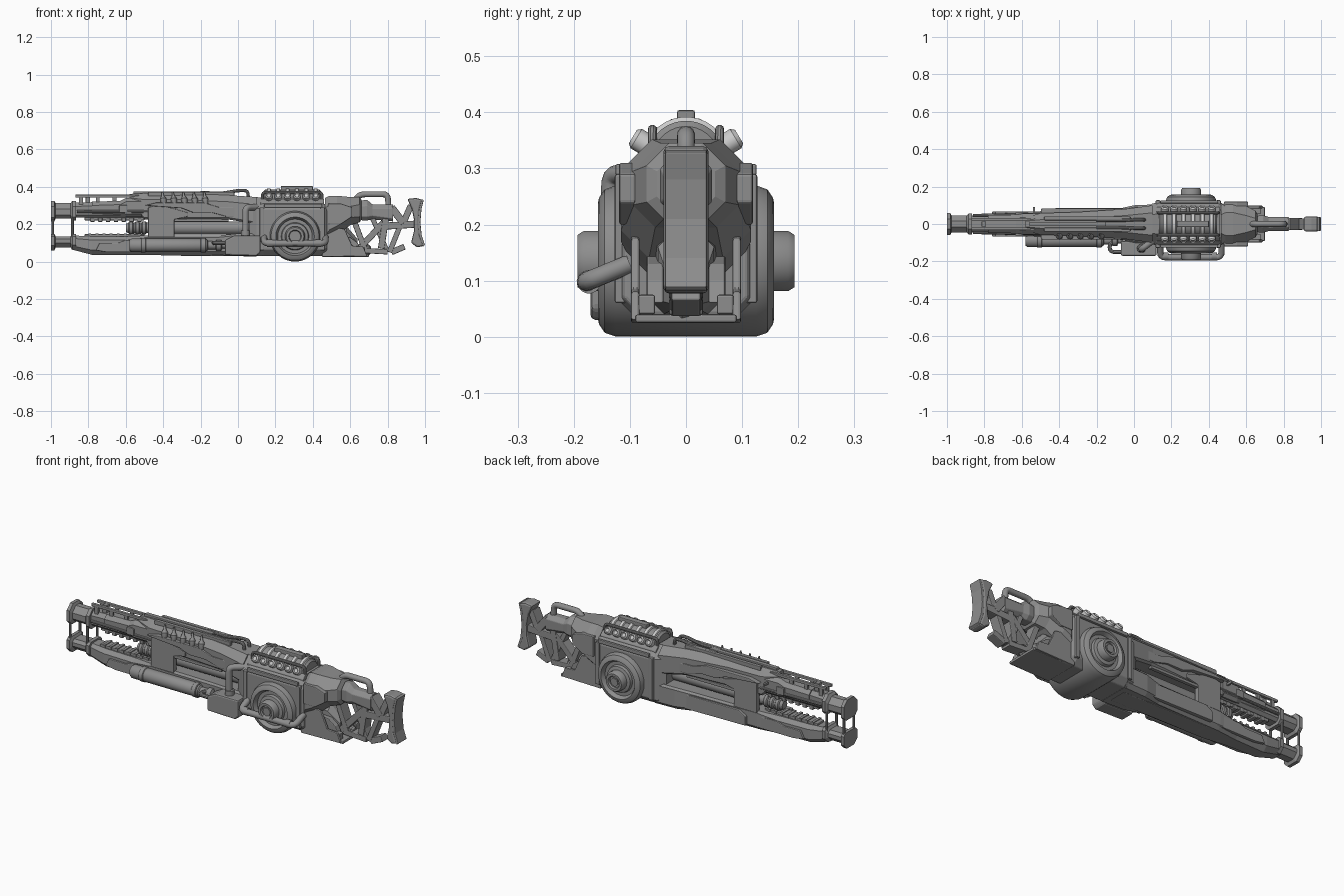
import bpy, bmesh, math
from mathutils import Vector

dark = bpy.data.materials.new("gunmetal")
dark.diffuse_color = (.27, .27, .27, 1)
pale = bpy.data.materials.new("pale_metal")
pale.diffuse_color = (.6, .6, .6, 1)
PALE_PARTS = ("pack_rib", "pack_knob")


def add(name, verts, faces, bevel=0, smooth=False):
    me = bpy.data.meshes.new(name)
    bm = bmesh.new()
    vs = [bm.verts.new(v) for v in verts]
    for f in faces:
        bm.faces.new([vs[i] for i in f])
    bmesh.ops.recalc_face_normals(bm, faces=bm.faces)
    bm.to_mesh(me)
    bm.free()
    me.materials.append(pale if name in PALE_PARTS else dark)
    ob = bpy.data.objects.new(name, me)
    bpy.context.collection.objects.link(ob)
    if bevel:
        m = ob.modifiers.new("bevel", 'BEVEL')
        m.width, m.segments, m.limit_method = bevel, 2, 'ANGLE'
    if smooth:
        bpy.ops.object.select_all(action='DESELECT')
        ob.select_set(True)
        bpy.context.view_layer.objects.active = ob
        bpy.ops.object.shade_smooth_by_angle(angle=math.radians(35))


def skin(name, rings, **kw):
    n, k = len(rings[0]), len(rings)
    faces = [(r*n+i, r*n+(i+1) % n, (r+1)*n+(i+1) % n, (r+1)*n+i) for r in range(k-1) for i in range(n)]
    faces += [tuple(range(n)), tuple(range((k-1)*n, k*n))]
    add(name, [v for r in rings for v in r], faces, **kw)


def loft(name, secs, **kw):
    """Octagonal sections along x: (x, half width, z low, z high, bottom chamfer, top chamfer)."""
    skin(name, [[(x, -w+b, z0), (x, w-b, z0), (x, w, z0+b), (x, w, z1-t),
                 (x, w-t, z1), (x, -w+t, z1), (x, -w, z1-t), (x, -w, z0+b)]
                for x, w, z0, z1, b, t in secs], **kw)


def plate(name, pts, y0, y1, bevel=0.004):
    skin(name, [[(x, y, z) for x, z in pts] for y in (y0, y1)], bevel=bevel)


def box(name, x0, x1, y0, y1, z0, z1, bevel=0.004):
    plate(name, [(x0, z0), (x1, z0), (x1, z1), (x0, z1)], y0, y1, bevel)


def lathe(name, prof, org, axis, n=24):
    a = Vector(axis).normalized()
    u = a.orthogonal().normalized()
    v = a.cross(u)
    ang = [2*math.pi*(i+.5)/n for i in range(n)]
    skin(name, [[Vector(org)+a*t+(u*math.cos(q)+v*math.sin(q))*r for q in ang] for t, r in prof], smooth=n > 8)


def pipe(name, pts, r, bend=0.03, n=10):
    P = [Vector(p) for p in pts]
    path = [P[0]]
    for a, b, c in zip(P, P[1:], P[2:]):
        s = b+(a-b).normalized()*min(bend, (a-b).length*.48)
        e = b+(c-b).normalized()*min(bend, (c-b).length*.48)
        path += [s*(1-t)**2+b*2*t*(1-t)+e*t*t for t in (0, .25, .5, .75, 1)]
    path.append(P[-1])
    rings, u = [], (path[1]-path[0]).orthogonal().normalized()
    for i, p in enumerate(path):
        d = (path[min(i+1, len(path)-1)]-path[max(i-1, 0)]).normalized()
        u = (u-d*u.dot(d)).normalized()
        v = d.cross(u)
        rings.append([p+(u*math.cos(2*math.pi*k/n)+v*math.sin(2*math.pi*k/n))*r for k in range(n)])
    skin(name, rings, smooth=True)


X = (1, 0, 0)
# --- twin muzzles, each with flanges, joined by four struts
for name, z0, z1, b, t in (("upper_muzzle", .215, .325, .02, .03), ("lower_muzzle", .06, .148, .025, .015)):
    loft(name, [(-1, .058, z0, z1, b, t), (-.982, .058, z0, z1, b, t),
                (-.975, .045, z0+.015, z1-.013, b, t), (-.895, .045, z0+.015, z1-.013, b, t),
                (-.885, .056, z0+.004, z1, b, t), (-.865, .056, z0+.004, z1, b, t)])
for s in (-1, 1):
    for x in (-.99, -.885):
        pipe("muzzle_strut", [(x, s*.042, .13), (x, s*.042, .24)], .007)
for z, r in ((.272, .03), (.105, .028)):
    lathe("muzzle_bore", [(.003, r), (.02, r), (.02, r*.6), (.003, r*.6)], (-1.003, 0, z), X)

# --- upper barrel, top rails and toothed underside
loft("upper_barrel", [(-.87, .04, .235, .315, .015, .02), (-.5, .042, .235, .325, .015, .02)])
loft("upper_barrel_sleeve", [(-.78, .047, .25, .32, .015, .02), (-.63, .05, .245, .325, .015, .02),
                             (-.6, .055, .24, .34, .015, .02), (-.5, .055, .24, .34, .015, .02)])
box("underbarrel_rack", -.82, -.5, -.022, .022, .22, .24)
for i in range(7):
    box("rack_tooth", -.79+i*.042, -.767+i*.042, -.027, .027, .212, .235)
for s in (-1, 1):
    box("top_rail", -.87, -.53, s*.024-.008, s*.024+.008, .343, .358, .003)
    for x in (-.85, -.76, -.67, -.58):
        box("rail_post", x, x+.02, s*.024-.006, s*.024+.006, .3, .348, 0)
    box("barrel_clamp", -.635, -.59, s*.05-.012, s*.05+.012, .262, .302)
    pipe("side_rod", [(-.86, s*.046, .268), (-.4, s*.055, .268)], .008)
box("front_sight", -.815, -.79, -.014, .014, .31, .36)

# --- upper shell with long panels
loft("upper_shell", [(-.58, .035, .31, .362, .01, .02), (-.5, .058, .225, .366, .01, .035),
                     (-.3, .064, .225, .366, .01, .035), (-.05, .08, .225, .355, .01, .035),
                     (.1, .1, .2, .345, .01, .04)])
for s in (-1, 1):
    plate("shell_panel", [(-.5, .3), (-.44, .315), (-.18, .315), (-.1, .29), (.02, .29), (.05, .27),
                          (.05, .24), (-.06, .24), (-.14, .262), (-.24, .262), (-.3, .285)], s*.055, s*.084)
    plate("window_post", [(-.48, .13), (-.34, .13), (-.34, .225), (-.27, .24), (-.27, .262), (-.42, .305),
                          (-.48, .29)], s*.045, s*.072)
    box("shell_ridge", -.48, -.02, s*.03-.01, s*.03+.01, .35, .373, .003)
    box("window_trim", -.35, -.05, s*.05, s*.07, .212, .228)
box("centre_ridge", -.56, -.15, -.012, .012, .355, .376, .003)
box("side_peg", -.54, -.53, .04, .09, .3, .312, 0)

# --- inner barrel seen through the side windows
lathe("inner_barrel", [(0, .022), (.02, .03), (.08, .03), (.09, .028), (.14, .028), (.14, .036), (.7, .036)],
      (-.6, 0, .18), X)
for i in range(3):
    lathe("barrel_collar", [(0, .03), (.005, .036), (.02, .036), (.025, .03)], (-.585+i*.035, 0, .18), X)

# --- lower barrel and lower shell
loft("lower_shell", [(-.89, .042, .065, .14, .02, .015), (-.78, .055, .036, .135, .025, .02),
                     (-.6, .06, .036, .135, .025, .02), (-.48, .07, .035, .14, .02, .01),
                     (-.1, .078, .035, .14, .02, .01), (0, .1, .03, .15, .02, .01), (.12, .105, .03, .15, .02, .01)])
box("lower_rack", -.82, -.5, -.03, .03, .13, .147)
for i in range(8):
    box("lower_rack_rib", -.8+i*.038, -.785+i*.038, -.034, .034, .13, .151, 0)
for s in (-1, 1):
    plate("lower_side_panel", [(-.76, .06), (-.7, .05), (-.46, .05), (-.43, .07), (-.43, .115), (-.6, .115),
                               (-.64, .1), (-.74, .1)], s*.05, s*.068)
plate("far_side_panel", [(-.42, .05), (.02, .045), (.04, .07), (.04, .125), (-.38, .125), (-.42, .1)], .06, .086)
plate("belly_keel", [(-.45, .04), (-.4, .032), (.1, .028), (.12, .05)], -.05, .05)

# --- side canister with straps and supply pipe
lathe("side_canister", [(0, .028), (.012, .036), (.4, .036), (.415, .03), (.42, .022), (.46, .022), (.465, .03),
                        (.49, .03), (.495, .016), (.52, .016)], (-.58, -.088, .087), X)
for x in (-.52, -.2):
    lathe("canister_strap", [(0, .036), (.003, .039), (.025, .039), (.028, .036)], (x, -.088, .087), X)
pipe("canister_pipe", [(-.09, -.09, .1), (-.13, -.1, .1), (-.13, -.15, .1), (-.03, -.15, .1)], .011)
plate("side_valve_box", [(-.07, .035), (.1, .03), (.12, .05), (.12, .14), (-.02, .14), (-.07, .115)], -.17, -.09, .008)
lathe("riser_base", [(0, .024), (.03, .024), (.035, .018)], (.04, -.13, .135), (0, 0, 1), 16)
pipe("riser_pipe", [(.04, -.135, .14), (.04, -.135, .29), (.1, -.09, .29)], .017, .025, 12)

# --- five fuel pods along the front side, cables on top
for i in range(5):
    lathe("pod", [(0, .008), (.008, .014), (.035, .017), (.05, .008), (.075, .004)],
          (-.395+i*.056, -.073, .302), (-.15, .25, 1), 12)
for s in (-1, 1):
    pipe("top_cable", [(-.2, s*.02, .368), (-.08, s*.02, .366), (.0, s*.022, .38), (.052, s*.022, .38),
                       (.056, s*.022, .33)], .009, .02)

# --- receiver block with drum, rings and hubs
loft("receiver_front", [(.06, .085, .04, .335, .03, .05), (.1, .11, .03, .345, .03, .06), (.13, .115, .03, .34, .03, .06)])
loft("receiver", [(.115, .11, .035, .305, .03, .02), (.135, .12, .03, .312, .035, .03),
                  (.45, .12, .03, .312, .035, .03), (.475, .11, .04, .305, .03, .03)], bevel=.005)
half = [(0, .135), (.125, .135), (.145, .128), (.155, .113), (.157, .103), (.147, .097), (.135, .092),
        (.135, .074), (.15, .07), (.155, .056)]
C = (.305, 0, .135)
for s in (-1, 1):
    lathe("drum", half, C, (0, s, 0), 48)
    lathe("drum_hub", [(.13, .054), (.182, .054), (.193, .047), (.193, .034), (.183, .03)], C, (0, s, 0), 32)
    lathe("hub_bolt", [(.17, .024), (.189, .024)], C, (0, s, 0), 6)
    box("receiver_trim", .14, .45, s*.11, s*.126, .288, .308)
    for x in (.128, .452):
        box("receiver_pillar", x-.012, x+.012, s*.1, s*.127, .06, .29)
pipe("guard_bar", [(.14, -.11, .13), (.14, -.178, .098), (.468, -.178, .098), (.468, -.1, .13)], .017, .03, 12)
for x in (.17, .43):
    lathe("guard_sleeve", [(0, .021), (.03, .021)], (x-.015, -.173, .098), X, 16)

# --- ammunition pack on top: ribbed dome with side knobs
loft("pack_base", [(.12, .09, .29, .335, .01, .02), (.46, .09, .29, .335, .01, .02)], bevel=.004)
lathe("pack_dome", [(0, .06), (.01, .07), (.3, .07), (.31, .06)], (.135, 0, .315), X, 32)
for i in range(6):
    x = .165+i*.05
    lathe("pack_rib", [(0, .068), (.004, .077), (.02, .077), (.024, .068)], (x-.012, 0, .315), X, 32)
    for s in (-1, 1):
        lathe("pack_knob", [(0, .02), (.045, .02), (.052, .014), (.046, .01)], (x, s*.05, .33), (0, s, .6), 14)
for s in (-1, 1):
    pipe("pack_rail", [(.13, s*.06, .33), (.13, s*.06, .37), (.45, s*.06, .37), (.45, s*.06, .33)], .008, .02)
box("pack_spine", .23, .4, -.016, .016, .38, .404)

# --- rear collar and neck
loft("rear_collar", [(.465, .1, .1, .34, .04, .05), (.49, .116, .12, .352, .05, .055), (.53, .116, .14, .352, .05, .055),
                     (.6, .095, .195, .345, .04, .05), (.65, .07, .21, .345, .03, .04), (.66, .052, .225, .33, .025, .035)])
for s in (-1, 1):
    plate("collar_cheek", [(.48, .2), (.55, .2), (.61, .24), (.61, .29), (.55, .31), (.48, .31)], s*.09, s*.119)
loft("neck", [(.64, .042, .222, .325, .02, .03), (.69, .046, .22, .33, .02, .03), (.72, .038, .225, .305, .02, .02),
              (.83, .036, .215, .305, .015, .02)], bevel=.003)
pipe("carry_handle", [(.63, 0, .335), (.655, 0, .36), (.8, 0, .36), (.805, 0, .29)], .016, .025, 12)

# --- lower rear trough: floor, side walls, core
box("trough_floor", .45, .7, -.09, .09, .025, .04)
for s in (-1, 1):
    plate("trough_wall", [(.45, .025), (.69, .03), (.67, .08), (.61, .085), (.57, .175), (.45, .19)], s*.083, s*.098)
    plate("trough_brace", [(.5, .06), (.66, .06), (.64, .1), (.6, .13), (.5, .15)], s*.04, s*.07)
    box("rear_step", .5, .68, s*.055, s*.085, .04, .075)
loft("trough_core", [(.46, .06, .04, .2, .02, .03), (.58, .05, .045, .19, .02, .03), (.64, .03, .05, .12, .01, .02)])
lathe("rear_plug", [(0, .03), (.1, .03), (.11, .02)], (.6, 0, .062), X, 6)

# --- stock: open frame of slanted bars (start, end, width, half depth) and curved butt plate
for a, b, w, h in (((.62, .22), (.68, .06), .03, .03), ((.64, .06), (.78, .21), .034, .028),
                   ((.66, .06), (.8, .052), .028, .03), ((.72, .23), (.8, .05), .026, .026),
                   ((.8, .29), (.765, .07), .034, .03), ((.82, .29), (.885, .205), .04, .032),
                   ((.88, .2), (.925, .3), .034, .03), ((.79, .19), (.945, .2), .038, .03),
                   ((.87, .2), (.81, .05), .028, .028), ((.82, .05), (.89, .08), .032, .026)):
    d = Vector((b[0]-a[0], b[1]-a[1])).normalized()*w/2
    plate("stock_bar", [(a[0]-d.y, a[1]+d.x), (b[0]-d.y, b[1]+d.x), (b[0]+d.y, b[1]-d.x), (a[0]+d.y, a[1]-d.x)], -h, h)
plate("butt_plate", [(.905, .335), (.95, .34), (.985, .332), (.972, .28), (.966, .21), (.972, .14), (.992, .085),
                     (.96, .075), (.925, .1), (.94, .16), (.942, .22), (.93, .28)], -.04, .04, .01)
plate("butt_pad", [(.98, .334), (.993, .33), (.981, .28), (.975, .21), (.982, .14), (1, .088), (.988, .08),
                   (.967, .14), (.96, .21), (.967, .28)], -.037, .037, .003)
